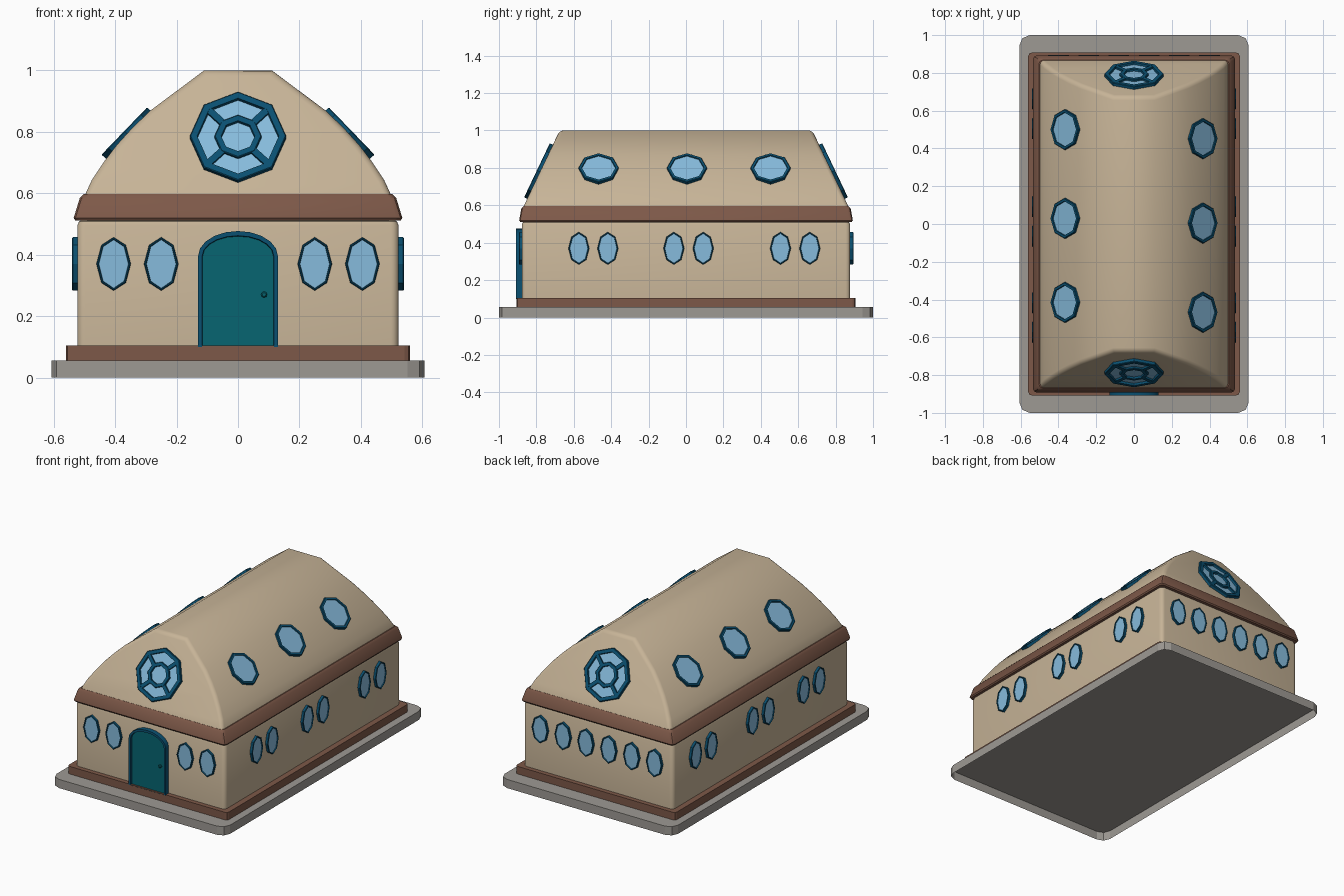
import bpy, bmesh, math
from mathutils import Vector as V

if "Cube" in bpy.data.objects:
    bpy.data.objects.remove(bpy.data.objects["Cube"])


def mat(name, rgb):
    m = bpy.data.materials.new(name)
    m.diffuse_color = (*rgb, 1)
    m.use_nodes = True
    m.node_tree.nodes["Principled BSDF"].inputs["Base Color"].default_value = m.diffuse_color
    return m


TAN = mat("tan plaster", (0.57, 0.455, 0.31))
BROWN = mat("brown trim", (0.205, 0.098, 0.065))
GREY = mat("grey stone", (0.34, 0.32, 0.295))
BLUE = mat("dark blue frame", (0.003, 0.08, 0.165))
GLASS = mat("light blue glass", (0.24, 0.50, 0.72))
TEAL = mat("teal door", (0.002, 0.13, 0.165))


def loft(name, loops, mats, cap=0, bevel=0, angle=35, bottom=True):
    """Skin a stack of equal loops; the last cap takes material index cap."""
    bm = bmesh.new()
    rings = [[bm.verts.new(p) for p in lp] for lp in loops]
    n = len(rings[0])
    for a, b in zip(rings, rings[1:]):
        for i in range(n):
            j = (i + 1) % n
            bm.faces.new((a[i], a[j], b[j], b[i]))
    low = bm.faces.new(rings[0])
    bm.faces.new(rings[-1]).material_index = cap
    bmesh.ops.recalc_face_normals(bm, faces=bm.faces[:])
    if not bottom:
        bmesh.ops.delete(bm, geom=[low], context='FACES_ONLY')
    if bevel:
        es = [e for e in bm.edges if e.calc_face_angle(0) > math.radians(45)]
        bmesh.ops.bevel(bm, geom=es, offset=bevel, segments=3, profile=0.5, affect='EDGES')
    me = bpy.data.meshes.new(name)
    bm.to_mesh(me)
    bm.free()
    for m in mats:
        me.materials.append(m)
    me.shade_smooth()
    me.set_sharp_from_angle(angle=math.radians(angle))
    ob = bpy.data.objects.new(name, me)
    bpy.context.collection.objects.link(ob)
    return ob


def rect(hx, hy, r, z, segs=2):
    """Rounded rectangle loop at height z."""
    out = []
    for k, (sx, sy) in enumerate(((1, 1), (-1, 1), (-1, -1), (1, -1))):
        for i in range(segs + 1):
            a = math.pi / 2 * (k + i / segs)
            out.append((sx * (hx - r) + r * math.cos(a), sy * (hy - r) + r * math.sin(a), z))
    return out


def oval(c, u, v, n, ru, rv, d):
    """Octagon loop with its points on the axes, d in front of c."""
    return [V(c) + V(u) * ru * math.cos(i * math.pi / 4) + V(v) * rv * math.sin(i * math.pi / 4)
            + V(n) * d for i in range(8)]


def window(name, c, u, v, n, ru, rv, w, recess=0.006, back=0.035):
    o = lambda k, d: oval(c, u, v, n, ru - k, rv - k, d)
    return loft(name, [o(0, -back), o(0, -0.003), o(0.003, 0), o(w, 0), o(w + 0.002, -recess)],
                [BLUE, GLASS], cap=1, angle=20)


# base slab (hollow underneath), plinth, walls and eave band
loft("base_slab", [rect(0.607, 1, 0.055, 0), rect(0.607, 1, 0.055, 0.055)], [GREY],
     angle=20, bottom=False)
loft("plinth", [rect(0.56, 0.907, 0.018, 0.056), rect(0.56, 0.907, 0.018, 0.104)], [BROWN], angle=20)
loft("walls", [rect(0.523, 0.878, 0.025, 0.10, 4), rect(0.523, 0.878, 0.025, 0.495, 4),
               rect(0.518, 0.873, 0.025, 0.508, 4), rect(0.505, 0.86, 0.025, 0.515, 4)], [TAN])
loft("eave_band", [rect(0.53, 0.887, 0.02, 0.512), rect(0.535, 0.892, 0.02, 0.52),
                   rect(0.515, 0.88, 0.02, 0.585), rect(0.503, 0.868, 0.02, 0.597)], [BROWN])

# curved roof with leaning gable ends
half = [(0.505, 0.58), (0.475, 0.645), (0.437, 0.702), (0.395, 0.757), (0.345, 0.812),
        (0.287, 0.868), (0.11, 1.0)]
profile = half + [(-x, z) for x, z in reversed(half)]
end_y = lambda z: 0.868 - 0.475 * (z - 0.595)
loft("roof", [[(x, s * end_y(z), z) for x, z in profile] for s in (-1, 1)], [TAN], bevel=0.02)

X, Y, Z = V((1, 0, 0)), V((0, 1, 0)), V((0, 0, 1))

# oval wall windows
for x in (-0.405, -0.25, 0.25, 0.405):
    window("front_window", (x, -0.893, 0.37), X, Z, -Y, 0.056, 0.087, 0.006)
for x in (-0.4, -0.24, -0.08, 0.08, 0.24, 0.4):
    window("back_window", (x, 0.895, 0.37), X, Z, Y, 0.056, 0.087, 0.006)
for s in (-1, 1):
    for y in (-0.573, -0.418, -0.065, 0.092, 0.505, 0.662):
        window("side_window", (s * 0.54, y, 0.37), Y, Z, X * s, 0.056, 0.087, 0.006)
    # roof windows
    n = V((s * 0.72, 0, 0.694))
    for y in ((-0.467, 0.005, 0.452) if s > 0 else (-0.415, 0.03, 0.5)):
        window("roof_window", (s * 0.370, y, 0.803), Y, Y.cross(n), n, 0.107, 0.107, 0.016)

# rose windows on both gables: framed glass, inner ring, four spokes
for s in (-1, 1):
    v = V((0, -s * 0.429, 0.903))
    n = V((0, s * 0.903, 0.429))
    c = V((0, s * 0.797, 0.787))
    window("rose_window", c, X, v, n, 0.157, 0.16, 0.024, recess=0.012)
    window("rose_inner_ring", c, X, v, n, 0.077, 0.077, 0.022, recess=0.011, back=0.02)
    for k in range(4):
        a = math.pi / 4 + k * math.pi / 2
        d = X * math.cos(a) + v * math.sin(a)
        t = n.cross(d) * 0.011
        loft("rose_spoke", [[c + d * r + t * q - n * h for r, q in
                             ((0.066, -1), (0.142, -1), (0.142, 1), (0.066, 1))]
                            for h in (0.02, 0.001)], [BLUE])


# arched door
def arch(hw, top, y):
    pts = [(hw, y, 0.1)]
    for i in range(11):
        a = math.pi * i / 10
        pts.append((hw * math.cos(a), y, 0.395 + (top - 0.395) * math.sin(a)))
    return pts + [(-hw, y, 0.1)]


loft("door", [arch(0.13, 0.477, -0.86), arch(0.13, 0.477, -0.908), arch(0.117, 0.462, -0.908),
              arch(0.115, 0.46, -0.896)], [BLUE, TEAL], cap=1)
loft("door_knob", [oval((0.085, -0.896, 0.27), X, Z, -Y, r, r, d) for r, d in
                   ((0.01, -0.003), (0.01, 0.008), (0.006, 0.012))], [TEAL])
